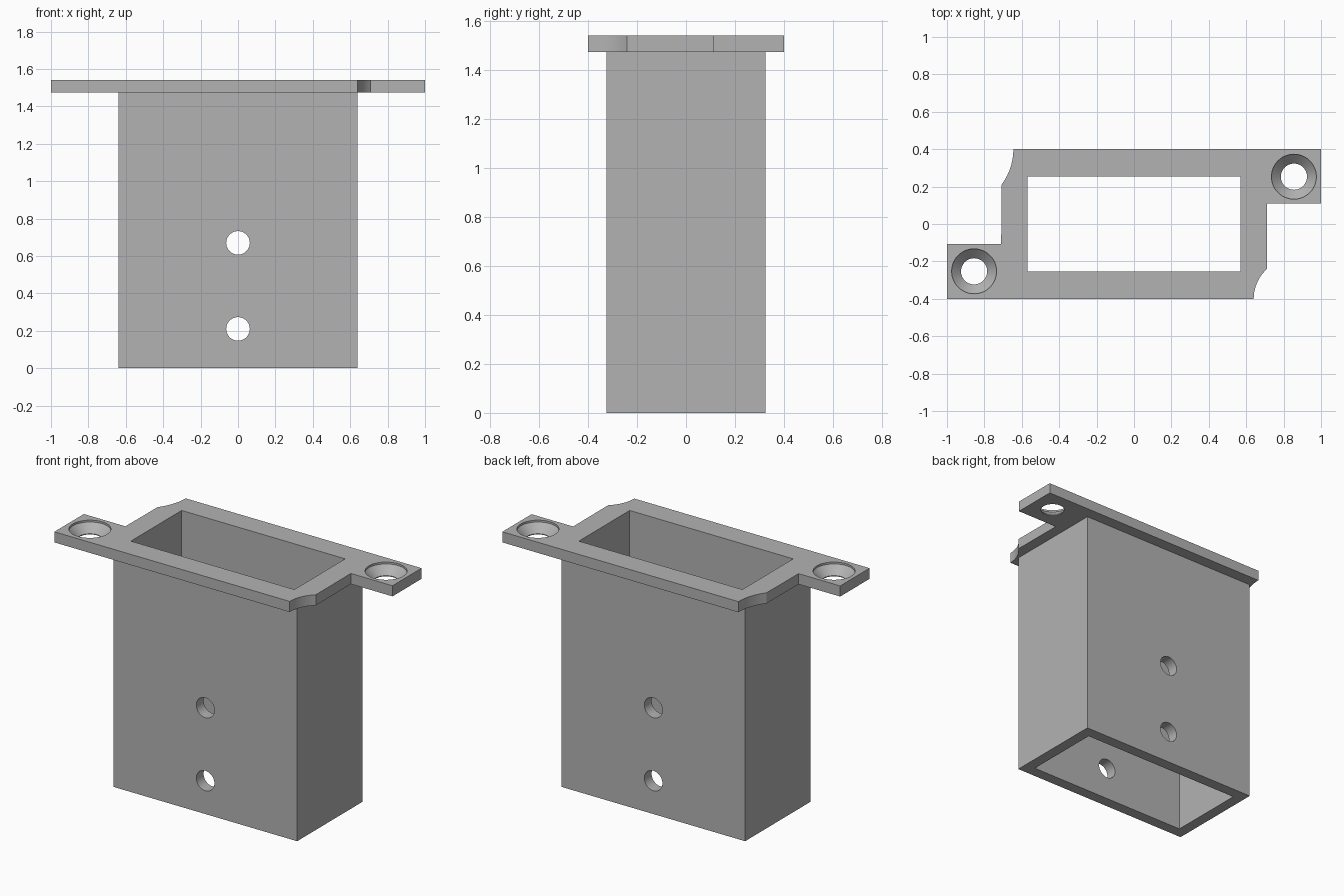
import bpy, bmesh, math

cube = bpy.data.objects.get("Cube")
if cube:
    bpy.data.objects.remove(cube, do_unlink=True)

# Single material
grey = bpy.data.materials.new("mid_grey")
grey.use_nodes = True
GREY = (0.45, 0.45, 0.45, 1)
grey.diffuse_color = GREY
grey.node_tree.nodes["Principled BSDF"].inputs["Base Color"].default_value = GREY

HEIGHT, PLATE_BOTTOM = 1.54, 1.473


def finish(name, bm):
    bmesh.ops.recalc_face_normals(bm, faces=bm.faces)
    mesh = bpy.data.meshes.new(name)
    bm.to_mesh(mesh)
    bm.free()
    mesh.materials.append(grey)
    obj = bpy.data.objects.new(name, mesh)
    bpy.context.collection.objects.link(obj)
    return obj


def prism(name, outline, z0, z1):
    """Extrude a flat outline from z0 up to z1."""
    bm = bmesh.new()
    face = bm.faces.new([bm.verts.new((x, y, z0)) for x, y in outline])
    top = bmesh.ops.extrude_face_region(bm, geom=[face])["geom"]
    verts = [v for v in top if isinstance(v, bmesh.types.BMVert)]
    bmesh.ops.translate(bm, verts=verts, vec=(0, 0, z1 - z0))
    return finish(name, bm)


def block(name, hx, hy, z0, z1):
    return prism(name, [(-hx, -hy), (hx, -hy), (hx, hy), (-hx, hy)], z0, z1)


def lathe(name, profile, sides=48):
    """Closed round solid from (radius, z) rings."""
    bm = bmesh.new()
    rings = [[bm.verts.new((r * math.cos(math.tau * i / sides),
                            r * math.sin(math.tau * i / sides), z))
              for i in range(sides)] for r, z in profile]
    for a, b in zip(rings, rings[1:]):
        for i in range(sides):
            j = (i + 1) % sides
            bm.faces.new((a[i], a[j], b[j], b[i]))
    bm.faces.new(rings[0])
    bm.faces.new(rings[-1])
    return finish(name, bm)


def arc(cx, cy, r, start, end, steps=10):
    return [(cx + r * math.cos(math.radians(start + (end - start) * i / steps)),
             cy + r * math.sin(math.radians(start + (end - start) * i / steps)))
            for i in range(steps + 1)]


def combine(target, tool, operation):
    """Apply a boolean and discard the tool."""
    tool.hide_render = True
    mod = target.modifiers.new(operation.lower(), 'BOOLEAN')
    mod.operation, mod.solver, mod.object = operation, 'EXACT', tool
    bpy.ops.object.select_all(action='DESELECT')
    bpy.context.view_layer.objects.active = target
    target.select_set(True)
    bpy.ops.object.modifier_apply(modifier=mod.name)
    bpy.data.objects.remove(tool, do_unlink=True)


# Rectangular sleeve and the flange with opposite ears and scooped corners
housing = block("flanged_housing", 0.64, 0.325, 0, 1.5)
outline = ([(-1, -0.4)] + arc(0.855, -0.4, 0.215, 180, 132)
           + [(0.71, 0.11), (1, 0.11), (1, 0.4)]
           + arc(-0.96, 0.4, 0.315, 0, -37)
           + [(-0.71, -0.107), (-1, -0.107)])
combine(housing, prism("flange", outline, PLATE_BOTTOM, HEIGHT), 'UNION')

# Opening right through the sleeve
combine(housing, block("opening_cutter", 0.57, 0.253, -0.1, HEIGHT + 0.1), 'DIFFERENCE')

# Countersunk screw holes in the ears
for side in (-1, 1):
    cutter = lathe("countersink_cutter", [
        (0.07, PLATE_BOTTOM - 0.05), (0.07, PLATE_BOTTOM + 0.005),
        (0.12, HEIGHT - 0.012), (0.12, HEIGHT + 0.05)])
    cutter.location = (side * 0.855, side * 0.253, 0)
    combine(housing, cutter, 'DIFFERENCE')

# Cross holes through the front and back walls
for z in (0.21, 0.67):
    cutter = lathe("cross_hole_cutter", [(0.063, -0.6), (0.063, 0.6)])
    cutter.rotation_euler.x = math.pi / 2
    cutter.location.z = z
    combine(housing, cutter, 'DIFFERENCE')

bpy.ops.object.shade_smooth_by_angle(angle=math.radians(25))
